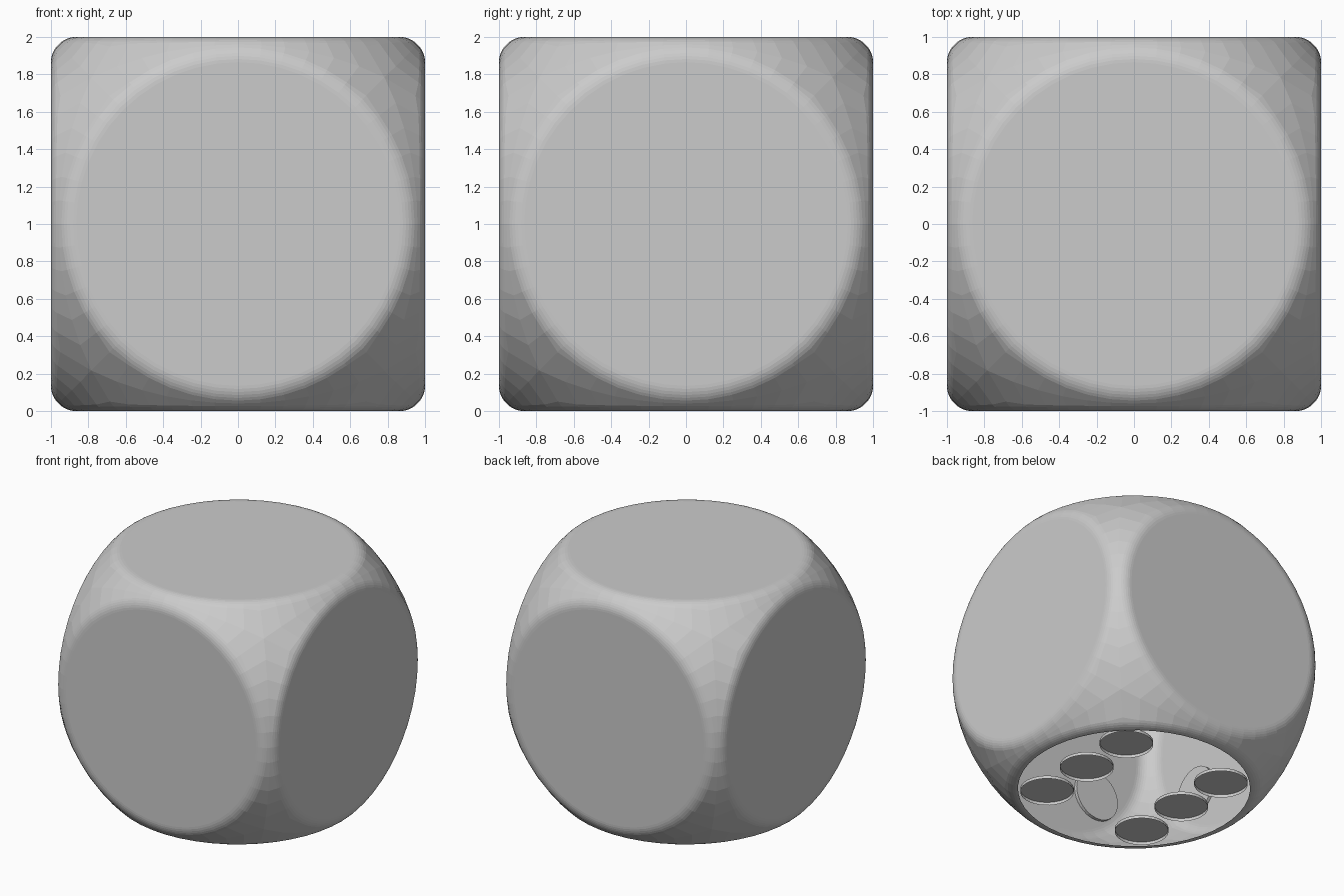
import bpy, bmesh, math
from mathutils import Vector

if "Cube" in bpy.data.objects:
    bpy.data.objects.remove(bpy.data.objects["Cube"])

FILLET = 0.13          # edge rounding
A = 1 - FILLET         # half size of the inner cube
B = 1.227              # radius of the inner sphere that trims the corners
SEG, RINGS = 48, 6
CENTRE = Vector((0, 0, 1))

X, Y, Z = Vector((1, 0, 0)), Vector((0, 1, 0)), Vector((0, 0, 1))
# side name: (outward axis, u axis, v axis)
SIDES = {"front": (-Y, X, Z), "back": (Y, X, Z), "right": (X, Y, Z),
         "left": (-X, Y, Z), "top": (Z, X, Y), "bottom": (-Z, X, Y)}

D = 0.46
CORNERS = [(-D, -D), (D, D), (-D, D), (D, -D)]
PIPS = {"top": [(0, 0)], "front": CORNERS[:2], "right": CORNERS[:2] + [(0, 0)],
        "left": CORNERS, "back": CORNERS + [(0, 0)],
        "bottom": CORNERS + [(-D, 0), (D, 0)]}


def rounded_point(n):
    """Surface point with normal n of the sphere-trimmed, filleted cube."""
    def clamped(k):
        return Vector([max(-A, min(A, k * c)) for c in n])
    lo, hi = 0.0, 1e6
    for _ in range(60):
        mid = (lo + hi) / 2
        if clamped(mid).length < B:
            lo = mid
        else:
            hi = mid
    return clamped(lo) + n * FILLET


def face_toward(bm, verts, direction):
    f = bm.faces.new(verts)
    f.normal_update()
    if f.normal.dot(direction) < 0:
        f.normal_flip()


def finish(bm, name):
    mesh = bpy.data.meshes.new(name)
    bm.to_mesh(mesh)
    bm.free()
    ob = bpy.data.objects.new(name, mesh)
    ob.location = CENTRE
    bpy.context.collection.objects.link(ob)


# Body: a fan of fillet rings around each flat disc, open underneath
bm = bmesh.new()
for side, (w, u, v) in SIDES.items():
    rings = []
    for k in range(RINGS + 1):
        ring = []
        for i in range(SEG):
            c, s = math.cos(math.tau * i / SEG), math.sin(math.tau * i / SEG)
            t = max(1e-4, math.atan(1 / max(abs(c), abs(s))) * k / RINGS)
            n = (w * math.cos(t) + (u * c + v * s) * math.sin(t)).normalized()
            ring.append(bm.verts.new(rounded_point(n)))
        rings.append(ring)
    if side != "bottom":
        face_toward(bm, rings[0], w)
    for r0, r1 in zip(rings, rings[1:]):
        for i in range(SEG):
            j = (i + 1) % SEG
            quad = [r0[i], r0[j], r1[j], r1[i]]
            face_toward(bm, quad, sum((q.co for q in quad), Vector()))
bmesh.ops.remove_doubles(bm, verts=bm.verts, dist=1e-4)
finish(bm, "die_body")

# Pips: shallow round cups set at each side
R, DEPTH, N = 0.2, 0.025, 32
for side, (w, u, v) in SIDES.items():
    bm = bmesh.new()
    for pu, pv in PIPS[side]:
        mid = u * pu + v * pv
        rim, floor = [], []
        for i in range(N):
            a = math.tau * i / N
            p = mid + (u * math.cos(a) + v * math.sin(a)) * R
            rim.append(bm.verts.new(p + w * 0.999))
            floor.append(bm.verts.new(p + w * (0.999 - DEPTH)))
        face_toward(bm, floor, w)
        for i in range(N):
            j = (i + 1) % N
            face_toward(bm, [rim[i], rim[j], floor[j], floor[i]],
                        mid + w * (1 - DEPTH / 2) - (rim[i].co + floor[j].co) / 2)
    finish(bm, "pips_" + side)
